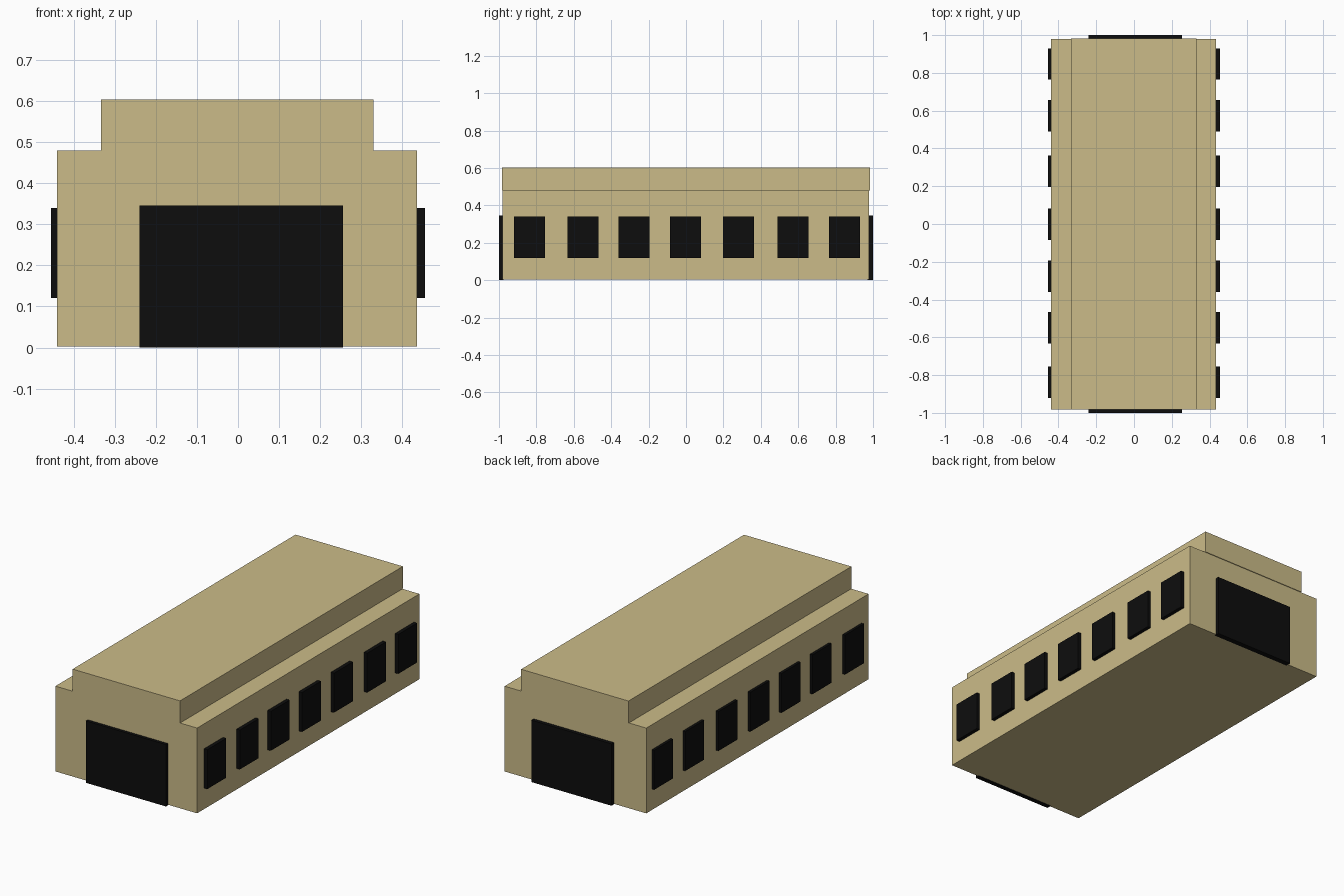
import bpy

if "Cube" in bpy.data.objects:
    bpy.data.objects.remove(bpy.data.objects["Cube"])


def material(name, color):
    mat = bpy.data.materials.new(name)
    mat.diffuse_color = (*color, 1)
    mat.use_nodes = True
    mat.node_tree.nodes["Principled BSDF"].inputs["Base Color"].default_value = mat.diffuse_color
    return mat


def box(name, x, y, z, mat):
    """Box spanning the given (low, high) ranges."""
    bpy.ops.mesh.primitive_cube_add(size=1, location=[sum(r) / 2 for r in (x, y, z)])
    ob = bpy.context.object
    ob.name = name
    ob.scale = [r[1] - r[0] for r in (x, y, z)]
    bpy.ops.object.transform_apply(location=False, rotation=False, scale=True)
    ob.data.materials.append(mat)
    return ob


tan = material("tan_wall", (0.60, 0.50, 0.25))
black = material("black_opening", (0.004, 0.004, 0.004))

# Main hall and raised roof section
box("hall", (-0.44, 0.435), (-0.982, 0.979), (0.003, 0.479), tan)
box("raised_roof", (-0.333, 0.33), (-0.983, 0.983), (0.479, 0.603), tan)

# Large doors at both ends
box("front_door", (-0.24, 0.255), (-1.0, -0.975), (0.0, 0.345), black)
box("back_door", (-0.24, 0.255), (0.97, 1.0), (0.0, 0.345), black)

# Row of windows along each side
for i, y in enumerate((-0.837, -0.55, -0.277, -0.002, 0.28, 0.573, 0.847)):
    span = (y - 0.083, y + 0.083)
    box(f"right_window_{i + 1}", (0.425, 0.455), span, (0.12, 0.34), black)
    box(f"left_window_{i + 1}", (-0.455, -0.43), span, (0.12, 0.34), black)
